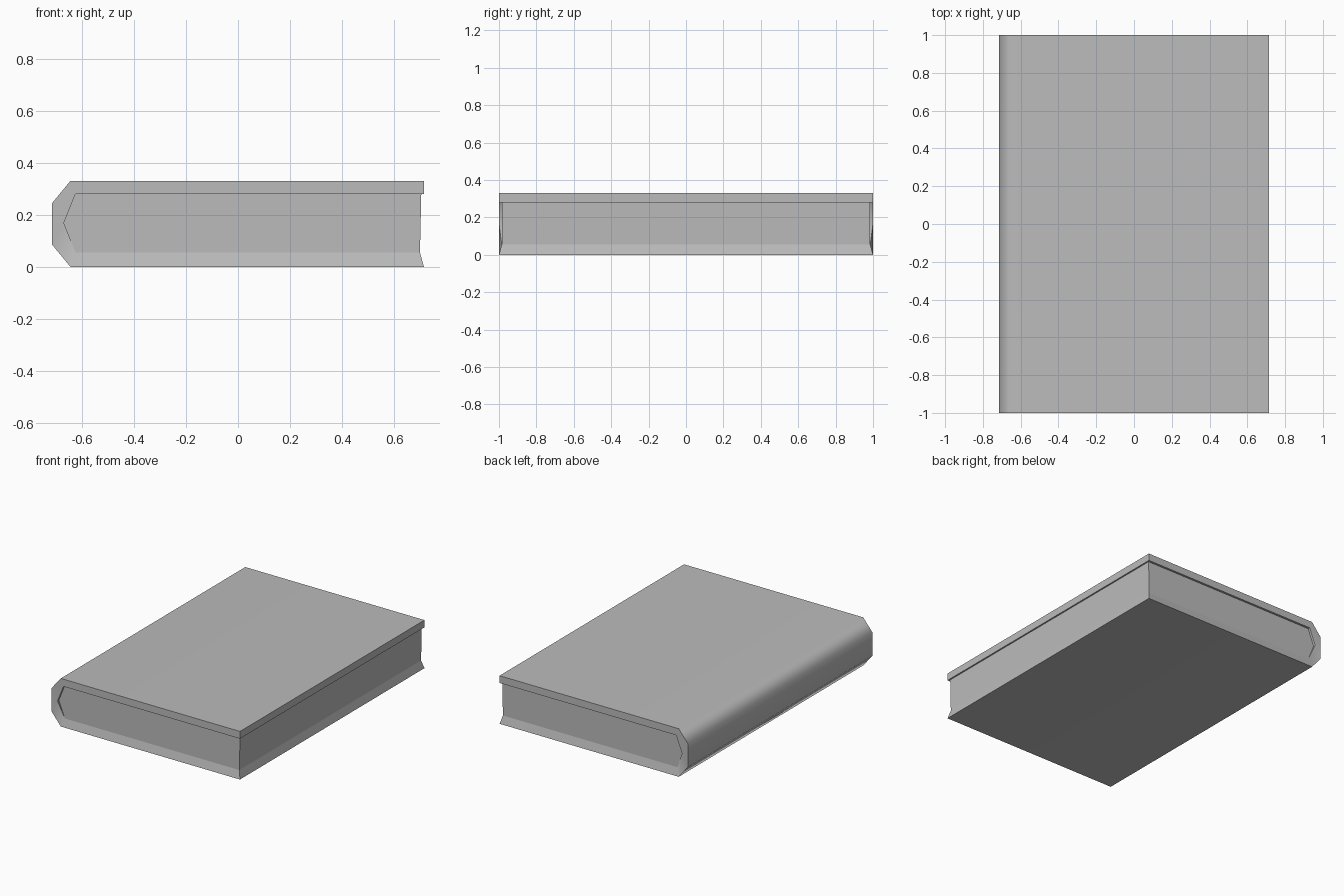
import bpy, bmesh, math

cube = bpy.data.objects.get("Cube")
if cube:
    bpy.data.objects.remove(cube, do_unlink=True)

grey = bpy.data.materials.new("plain_grey")
grey.use_nodes = True
grey.diffuse_color = (0.5, 0.5, 0.5, 1)
grey.node_tree.nodes["Principled BSDF"].inputs["Base Color"].default_value = (0.5, 0.5, 0.5, 1)

HALF = 1.0     # half height of the cover
PAGE = 0.985   # half height of the page block

# Profiles in x, z, running from the lower fore edge round the spine to the upper one
outer = [(0.715, 0), (-0.645, 0), (-0.715, 0.085), (-0.715, 0.245), (-0.645, 0.33), (0.715, 0.33)]
inner = [(0.70, 0.055), (-0.625, 0.055), (-0.67, 0.168), (-0.67, 0.168), (-0.625, 0.28), (0.715, 0.28)]
depth = [PAGE, PAGE, HALF, HALF, HALF, HALF]   # the lower board bevels in to the pages
pages = inner[:2] + [inner[2], inner[4], (0.705, 0.28)]


def finish(name, bm):
    bmesh.ops.remove_doubles(bm, verts=bm.verts, dist=0.0001)
    bmesh.ops.recalc_face_normals(bm, faces=bm.faces)
    mesh = bpy.data.meshes.new(name)
    bm.to_mesh(mesh)
    bm.free()
    mesh.materials.append(grey)
    obj = bpy.data.objects.new(name, mesh)
    bpy.context.collection.objects.link(obj)
    bpy.ops.object.select_all(action="DESELECT")
    obj.select_set(True)
    bpy.context.view_layer.objects.active = obj
    bpy.ops.object.shade_smooth_by_angle(angle=math.radians(60))
    # Keep the boards flat while the spine shades round
    weighted = obj.modifiers.new("flat_boards", "WEIGHTED_NORMAL")
    weighted.keep_sharp = True
    return obj


# Cover: boards and spine wrapped round the pages
bm = bmesh.new()
rings = []
for side in (-1, 1):
    out = [bm.verts.new((x, side * HALF, z)) for x, z in outer]
    inn = [bm.verts.new((x, side * d, z)) for (x, z), d in zip(inner, depth)]
    rings.append((out, inn))
    for i in range(len(out) - 1):
        bm.faces.new((out[i], out[i + 1], inn[i + 1], inn[i]))
(out_a, inn_a), (out_b, inn_b) = rings
for a, b in ((out_a, out_b), (inn_a, inn_b)):
    for i in range(len(a) - 1):
        bm.faces.new((a[i], a[i + 1], b[i + 1], b[i]))
for end in (0, -1):
    bm.faces.new((out_a[end], inn_a[end], inn_b[end], out_b[end]))
bmesh.ops.dissolve_degenerate(bm, dist=0.0001, edges=bm.edges)
finish("cover", bm)

# Page block
bm = bmesh.new()
front, back = [[bm.verts.new((x, y, z)) for x, z in pages] for y in (-PAGE, PAGE)]
bm.faces.new(front)
bm.faces.new(back)
for i in range(len(pages)):
    j = (i + 1) % len(pages)
    bm.faces.new((front[i], front[j], back[j], back[i]))
finish("pages", bm)
